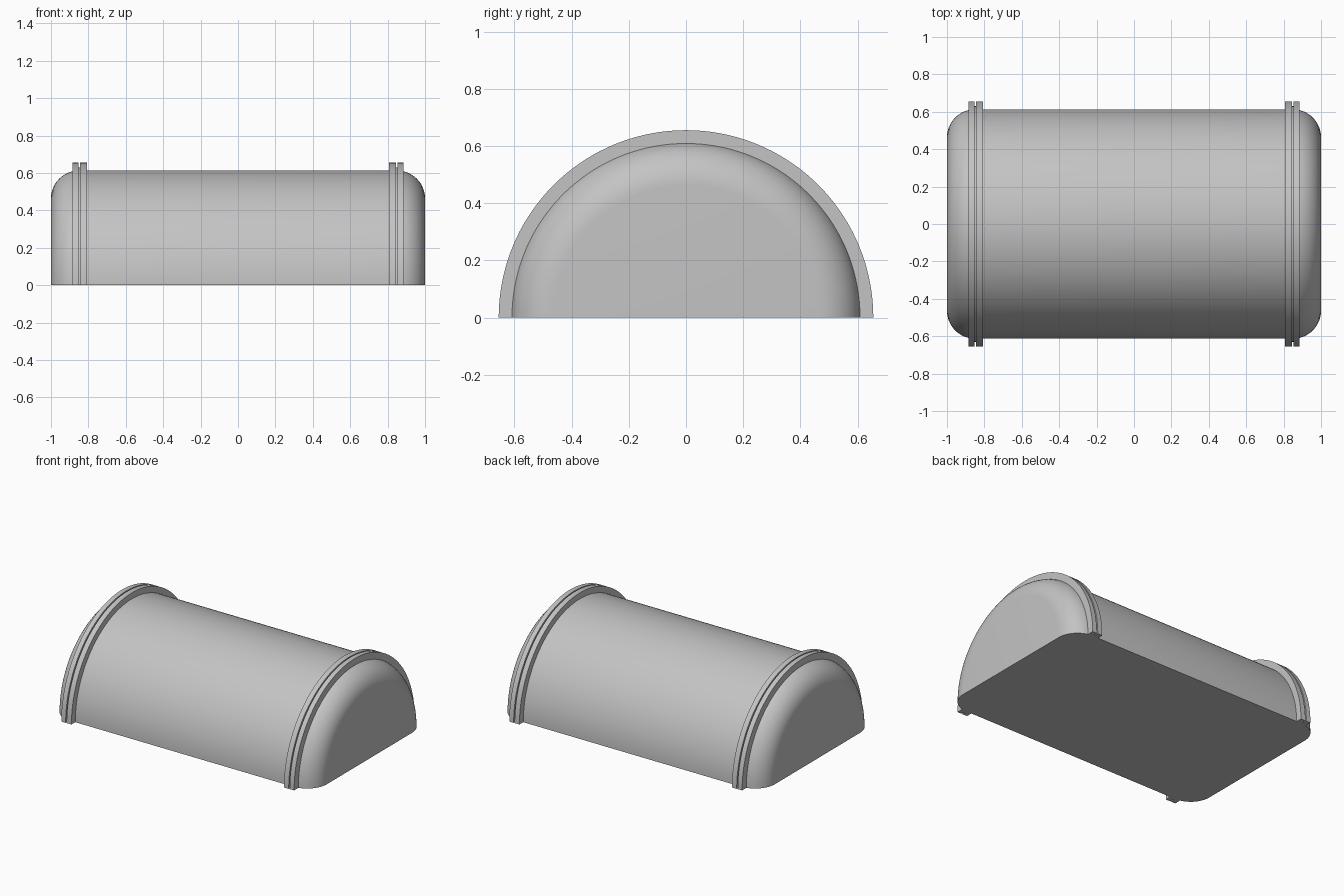
import bpy, bmesh, math

cube = bpy.data.objects.get("Cube")
if cube:
    bpy.data.objects.remove(cube, do_unlink=True)

SEGMENTS = 72
BODY_R = 0.613
FILLET = 0.15

grey = bpy.data.materials.new("plain grey")
grey.use_nodes = True
colour = (0.55, 0.55, 0.55, 1)
grey.diffuse_color = colour
grey.node_tree.nodes["Principled BSDF"].inputs["Base Color"].default_value = colour


def half_revolve(name, profile):
    """Sweep a closed (x, radius) outline half a turn over the x axis and cap it at z = 0."""
    bm = bmesh.new()
    rings = []
    for i in range(SEGMENTS + 1):
        a = math.pi * i / SEGMENTS
        rings.append([bm.verts.new((x, -r * math.cos(a), r * math.sin(a))) for x, r in profile])
    n = len(profile)
    for a, b in zip(rings, rings[1:]):
        for j in range(n):
            k = (j + 1) % n
            if profile[j][1] or profile[k][1]:
                bm.faces.new((a[j], a[k], b[k], b[j]))
    bm.faces.new(rings[0])
    bm.faces.new(rings[-1])
    bmesh.ops.remove_doubles(bm, verts=bm.verts, dist=1e-5)
    bmesh.ops.recalc_face_normals(bm, faces=bm.faces)
    mesh = bpy.data.meshes.new(name)
    bm.to_mesh(mesh)
    bm.free()
    mesh.materials.append(grey)
    obj = bpy.data.objects.new(name, mesh)
    bpy.context.collection.objects.link(obj)
    bpy.ops.object.select_all(action='DESELECT')
    obj.select_set(True)
    bpy.context.view_layer.objects.active = obj
    bpy.ops.object.shade_smooth_by_angle(angle=math.radians(30))
    return obj


# Half-cylinder body with rounded end edges
right_end = []
for i in range(13):
    t = math.pi / 2 * i / 12
    right_end.append((1 - FILLET + FILLET * math.sin(t), BODY_R - FILLET + FILLET * math.cos(t)))
right_end.append((1, 0))
left_end = [(-x, r) for x, r in reversed(right_end)]
half_revolve("body", right_end + left_end)

# Paired flange rings with a narrow gasket groove between them
flange = [(0.808, 0.6), (0.808, 0.655), (0.844, 0.655), (0.844, 0.63),
          (0.852, 0.63), (0.852, 0.655), (0.885, 0.655), (0.885, 0.6)]
for side, sign in (("left", 1), ("right", -1)):
    half_revolve(side + "_flange", [(sign * x, r) for x, r in flange])
